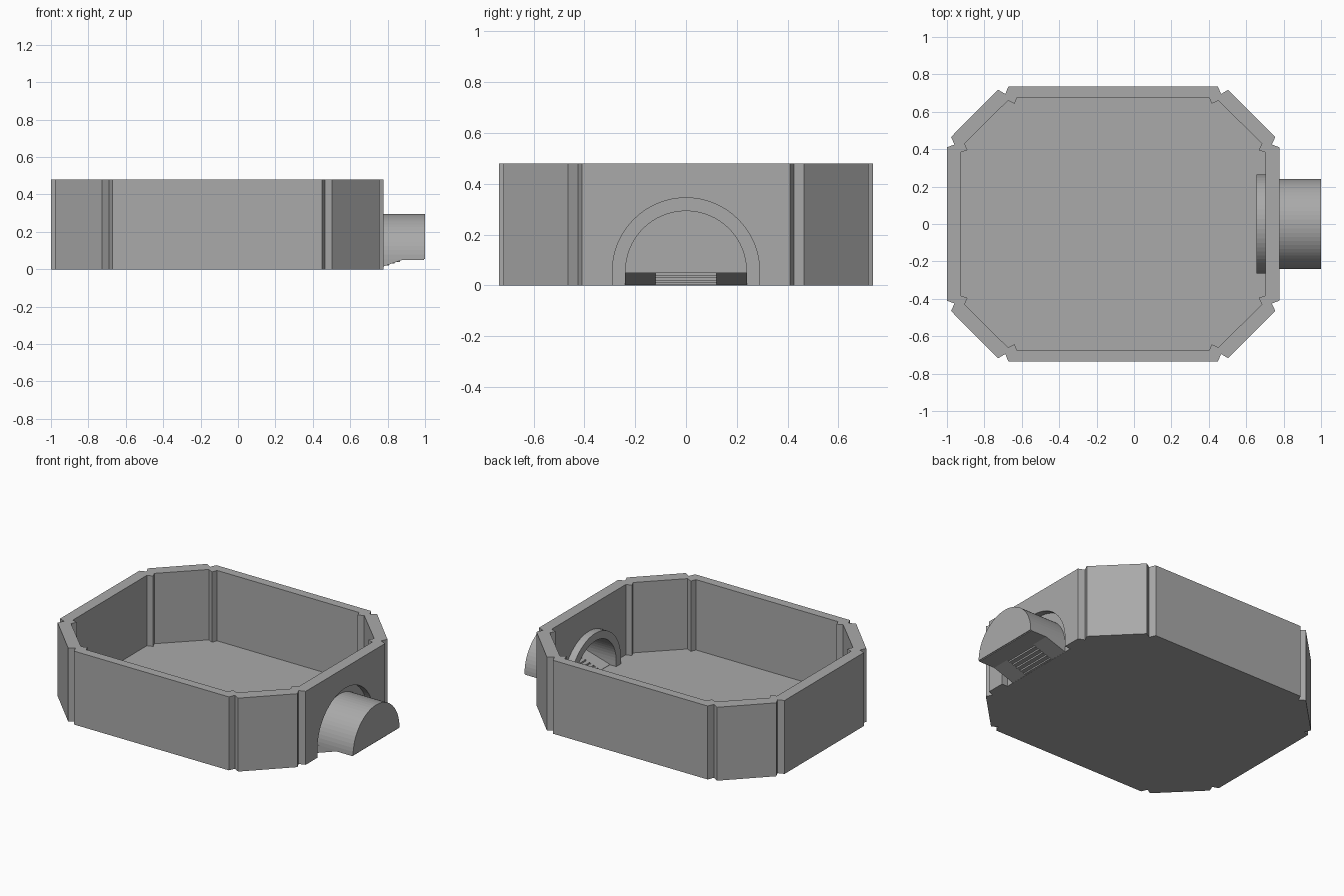
import bpy
import bmesh
from math import cos, sin, pi
from mathutils import Vector

cube = bpy.data.objects.get("Cube")
if cube:
    bpy.data.objects.remove(cube, do_unlink=True)

GREY = (0.4, 0.4, 0.4, 1)
stone = bpy.data.materials.new("plain_grey")
stone.use_nodes = True
stone.diffuse_color = GREY
stone.node_tree.nodes["Principled BSDF"].inputs["Base Color"].default_value = GREY

CENTRE_X = -0.1115
HEIGHT = 0.48
FLOOR = 0.02
ARCH_Z = 0.055
OUTER, INNER = 0.24, 0.215


def prism(name, outline, axis, start, end):
    """Extrude a closed 2D outline along x (outline is y,z), y (x,z) or z (x,y)."""
    place = {"x": lambda a, b, t: (t, a, b),
             "y": lambda a, b, t: (a, t, b),
             "z": lambda a, b, t: (a, b, t)}[axis]
    bm = bmesh.new()
    face = bm.faces.new([bm.verts.new(place(a, b, start)) for a, b in outline])
    extruded = bmesh.ops.extrude_face_region(bm, geom=[face], use_keep_orig=True)
    shift = Vector(place(0, 0, end - start))
    moved = [g for g in extruded["geom"] if isinstance(g, bmesh.types.BMVert)]
    bmesh.ops.translate(bm, verts=moved, vec=shift)
    bmesh.ops.recalc_face_normals(bm, faces=bm.faces)
    mesh = bpy.data.meshes.new(name)
    bm.to_mesh(mesh)
    bm.free()
    mesh.materials.append(stone)
    obj = bpy.data.objects.new(name, mesh)
    bpy.context.collection.objects.link(obj)
    return obj


def arc(radius, steps=32):
    return [(radius * cos(pi * i / steps), ARCH_Z + radius * sin(pi * i / steps))
            for i in range(steps + 1)]


def arch(radius, base):
    return [(radius, base)] + arc(radius) + [(-radius, base)]


def half_ring(outer, inner):
    return arc(outer) + arc(inner)[::-1]


def four_corners(corner):
    """Mirror one corner's points into a whole closed outline."""
    right = corner + [(x, -y) for x, y in reversed(corner)]
    whole = right + [(-x, y) for x, y in reversed(right)]
    return [(x + CENTRE_X, y) for x, y in whole]


def cut(target, cutter):
    cutter.hide_render = True
    mod = target.modifiers.new("cut", "BOOLEAN")
    mod.operation = "DIFFERENCE"
    mod.solver = "EXACT"
    mod.object = cutter
    bpy.context.view_layer.objects.active = target
    bpy.ops.object.modifier_apply(modifier=mod.name)
    bpy.data.objects.remove(cutter, do_unlink=True)


# Notched eight-sided basin, hollowed from above
outside = four_corners([(0.56, 0.735), (0.577, 0.695), (0.615, 0.718),
                        (0.867, 0.465), (0.848, 0.425), (0.8885, 0.41)])
inside = four_corners([(0.513, 0.677), (0.527, 0.643), (0.562, 0.66),
                       (0.795, 0.43), (0.778, 0.395), (0.815, 0.383)])
basin = prism("basin", outside, "z", 0, HEIGHT)
cut(basin, prism("hollow_cutter", inside, "z", FLOOR, 1))

# Arched recess outside and the doorway through the wall
cut(basin, prism("recess_cutter", arch(0.29, -0.1), "x", 0.735, 0.9))
cut(basin, prism("doorway_cutter", arch(INNER, FLOOR + 0.002), "x", 0.6, 0.8))

# Inner arch frame standing against the inside of the wall
frame = arch(0.265, 0.005) + arch(INNER, 0.005)[::-1]
prism("inner_arch", frame, "x", 0.655, 0.71)

# Tunnel shell with a closed outer end
prism("tunnel_shell", half_ring(OUTER, INNER), "x", 0.70, 0.985)
prism("tunnel_end", arc(OUTER), "x", 0.975, 1.0)

# Sloping tunnel floor and side skirts, on both sides of the steps
slope = [(0.70, 0.001), (0.735, 0.001), (0.88, 0.05), (0.995, 0.05)]
slab = slope + [(0.995, 0.075), (0.88, 0.075), (0.70, 0.022)]
skirt = slope + [(0.995, 0.056), (0.70, 0.056)]
for side, sign in (("left", 1), ("right", -1)):
    prism(side + "_ramp", slab, "y", sign * 0.12, sign * 0.236)
    prism(side + "_skirt", skirt, "y", sign * INNER, sign * OUTER)

# Stepped strip down the middle of the tunnel floor
COUNT = 5
RUN, RISE = 0.145 / COUNT, 0.05 / COUNT
under, over = [(0.70, 0.001)], [(0.70, 0.022)]
for i in range(COUNT):
    x, z = 0.735 + RUN * (i + 0.5), RISE * i
    under += [(x, max(z, 0.001)), (x, z + RISE)]
    over += [(x - RUN, z + 0.022), (x - RUN, z + RISE + 0.022)]
under.append((0.995, 0.05))
over.append((0.995, 0.072))
prism("steps", under + over[::-1], "y", -0.12, 0.12)
